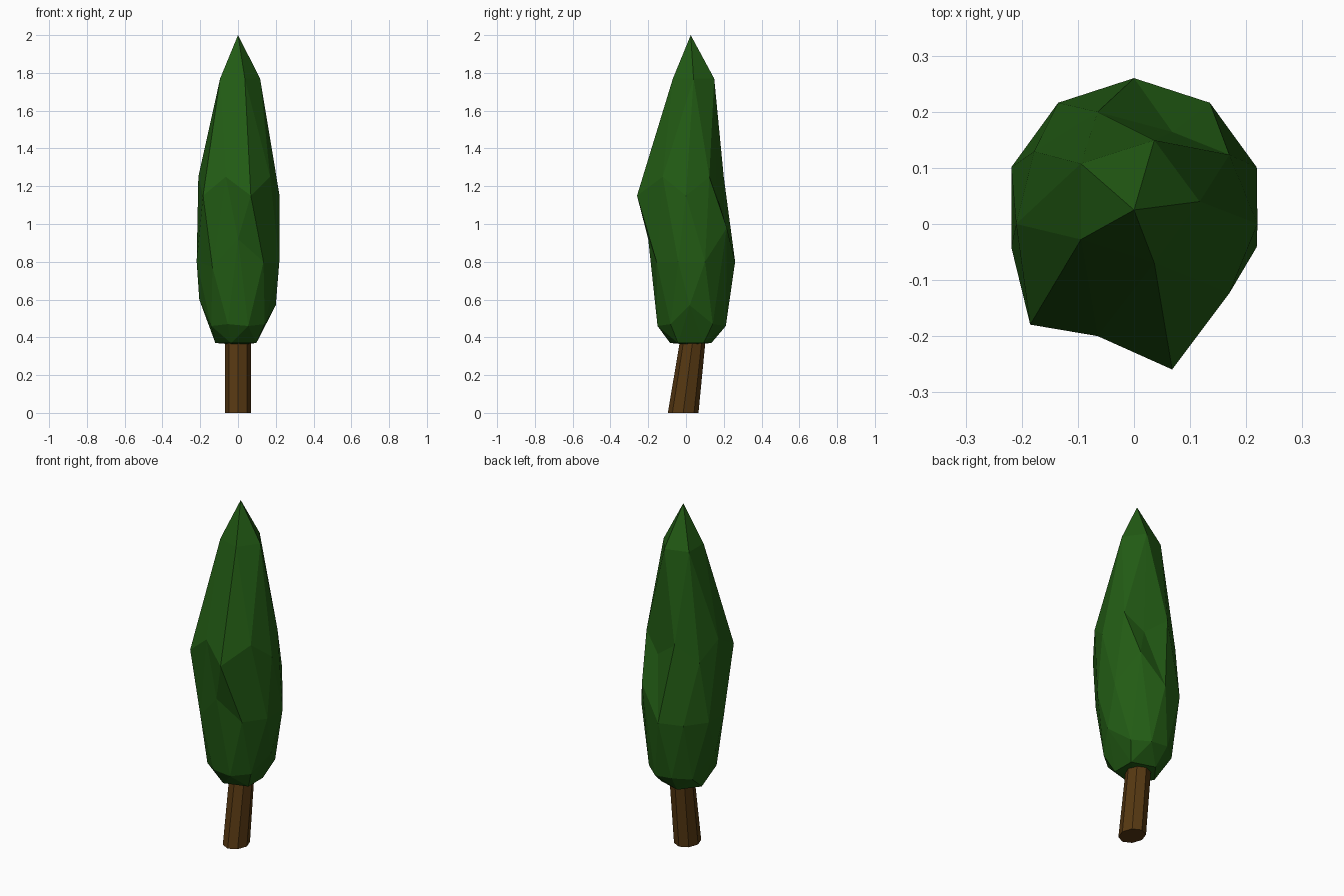
import bpy, bmesh, math

if "Cube" in bpy.data.objects:
    bpy.data.objects.remove(bpy.data.objects["Cube"])


def finish(bm, name, color):
    bmesh.ops.recalc_face_normals(bm, faces=bm.faces)
    mesh = bpy.data.meshes.new(name)
    bm.to_mesh(mesh)
    bm.free()
    mat = bpy.data.materials.new(name + "_color")
    mat.diffuse_color = color
    mat.use_nodes = True
    mat.node_tree.nodes["Principled BSDF"].inputs["Base Color"].default_value = mat.diffuse_color
    mesh.materials.append(mat)
    obj = bpy.data.objects.new(name, mesh)
    bpy.context.collection.objects.link(obj)
    return obj


# Foliage: 42-point icosphere, each ring remapped to (height, x radius, y radius, y centre)
RINGS = {
    1.0: (2.0, 0, 0, 0.025),
    0.851: (1.77, 0.117, 0.115, 0.04),
    0.526: (1.25, 0.21, 0.21, 0.0),
    0.447: (1.15, 0.22, 0.22, 0.0),
    0.0: (0.80, 0.23, 0.23, 0.03),
    -0.447: (0.47, 0.175, 0.19, 0.03),
    -0.526: (0.46, 0.175, 0.19, 0.03),
    -0.851: (0.37, 0.12, 0.115, 0.025),
    -1.0: (0.36, 0, 0, 0.025),
}
# Irregular bumps and dents: (ring, angle) -> offset
NUDGES = {
    (0.447, 288): (0.0, -0.05, 0.0),
    (0.447, 216): (-0.007, -0.05, 0.0),
    (0.447, 72): (0.0, -0.045, 0.0),
    (0.0, 54): (0.0, 0.0, 0.18),
    (0.0, 270): (0.0, 0.0, 0.12),
    (0.0, 234): (0.0, 0.0, -0.03),
    (-0.447, 180): (-0.03, -0.01, 0.13),
    (-0.526, 0): (0.025, -0.01, 0.11),
}
bm = bmesh.new()
bmesh.ops.create_icosphere(bm, subdivisions=2, radius=1)
for v in bm.verts:
    ring = min(RINGS, key=lambda k: abs(k - v.co.z))
    angle = math.atan2(v.co.y, v.co.x)
    height, rx, ry, cy = RINGS[ring]
    dx, dy, dz = NUDGES.get((ring, round(math.degrees(angle)) % 360), (0, 0, 0))
    v.co = (rx * math.cos(angle) + dx, cy + ry * math.sin(angle) + dy, height + dz)
finish(bm, "foliage", (0.016, 0.105, 0.007, 1))

# Trunk: leaning eight-sided column running slightly into the foliage
bm = bmesh.new()
loops = []
for z, rx, ry, cy in ((0, 0.068, 0.081, -0.015), (0.40, 0.068, 0.067, 0.038)):
    loops.append([bm.verts.new((rx * math.cos(i * math.pi / 4),
                                cy + ry * math.sin(i * math.pi / 4), z))
                  for i in range(8)])
low, high = loops
for i in range(8):
    j = (i + 1) % 8
    bm.faces.new((low[i], low[j], high[j], high[i]))
bm.faces.new(low[::-1])
bm.faces.new(high)
finish(bm, "trunk", (0.095, 0.04, 0.006, 1))
